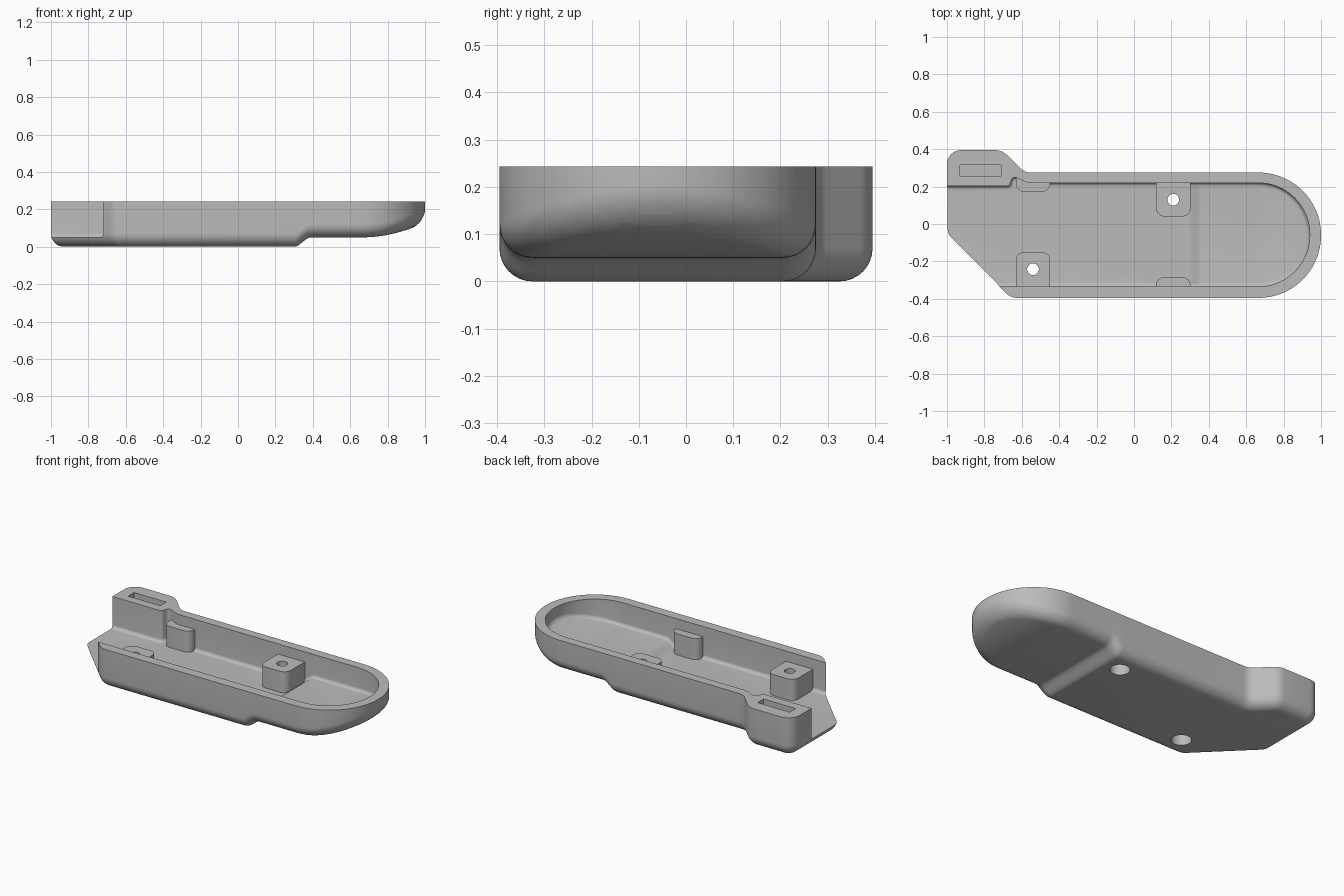
import bpy, bmesh, math
from mathutils import Vector

if "Cube" in bpy.data.objects:
    bpy.data.objects.remove(bpy.data.objects["Cube"])

TOP = 0.243

grey = bpy.data.materials.new("plain grey")
grey.use_nodes = True
grey.diffuse_color = (0.5, 0.5, 0.5, 1)
grey.node_tree.nodes["Principled BSDF"].inputs["Base Color"].default_value = (0.5, 0.5, 0.5, 1)


def rounded(corners):
    """Counter-clockwise corners (x, y, radius) -> list of (point, outward normal)."""
    out = []
    for i, (x, y, r) in enumerate(corners):
        p = Vector((x, y))
        a = (p - Vector(corners[i - 1][:2])).normalized()
        b = (Vector(corners[(i + 1) % len(corners)][:2]) - p).normalized()
        turn = math.atan2(a.x * b.y - a.y * b.x, a.dot(b))
        side = math.copysign(1, turn)
        normal = Vector((a.y, -a.x))
        centre = p - a * r * math.tan(abs(turn) / 2) - normal * r * side
        start = math.atan2(normal.y, normal.x)
        steps = max(8, int(r * 80))
        for k in range(steps + 1):
            t = start + turn * k / steps
            n = Vector((math.cos(t), math.sin(t)))
            out.append((centre + n * r * side, n))
    return out


def circle(x, y, r, sides=40):
    normals = [Vector((math.cos(math.tau * k / sides), math.sin(math.tau * k / sides)))
               for k in range(sides)]
    return [(Vector((x, y)) + n * r, n) for n in normals]


def keel(x):
    """Rise of the underside along the length: a step, then an upswept tip."""
    s = min(max((x - 0.3) / 0.09, 0), 1)
    tip = max((x - 0.66) / 0.34, 0)
    return 0.05 * s * s * (3 - 2 * s) + 0.08 * tip * tip


def loft(name, outline, z0, z1, fillet=0, shift=None):
    """Prism with a rounded bottom edge; shift makes its bottom follow the keel."""
    rings = [(0, z0)]
    if fillet:
        angles = [math.pi / 2 * k / 8 for k in range(9)]
        rings = [(fillet * (1 - math.sin(t)), z0 + fillet * (1 - math.cos(t))) for t in angles]
    rings.append((0, z1))
    bm = bmesh.new()
    loops = []
    for d, z in rings:
        loops.append([bm.verts.new((*(p - n * d), z)) for p, n in outline])
    count = len(outline)
    for low, high in zip(loops, loops[1:]):
        for i in range(count):
            j = (i + 1) % count
            bm.faces.new((low[i], low[j], high[j], high[i]))
    bm.faces.new(loops[0][::-1])
    bm.faces.new(loops[-1])
    if shift is not None:
        stations = [0.3 + 0.01 * k for k in range(10)] + [0.66 + 0.02 * k for k in range(17)]
        for x in stations:
            bmesh.ops.bisect_plane(bm, geom=bm.verts[:] + bm.edges[:] + bm.faces[:], dist=1e-5,
                                   plane_co=(x - shift, 0, 0), plane_no=(1, 0, 0))
        for v in bm.verts:
            if v.co.z < 0.2:
                v.co.z += keel(v.co.x + shift)
    bmesh.ops.remove_doubles(bm, verts=bm.verts[:], dist=1e-5)
    bmesh.ops.recalc_face_normals(bm, faces=bm.faces[:])
    mesh = bpy.data.meshes.new(name)
    bm.to_mesh(mesh)
    bm.free()
    mesh.materials.append(grey)
    obj = bpy.data.objects.new(name, mesh)
    bpy.context.collection.objects.link(obj)
    return obj


def combine(base, tool, operation):
    """Apply a boolean and remove the tool."""
    tool.hide_render = True
    mod = base.modifiers.new(tool.name, "BOOLEAN")
    mod.object, mod.operation, mod.solver = tool, operation, "EXACT"
    bpy.context.view_layer.objects.active = base
    bpy.ops.object.modifier_apply(modifier=mod.name)
    bpy.data.objects.remove(tool)


# Outer shell with the clip block at the back of the open end
shell = loft("tray_shell", rounded([
    (-1, -0.055, 0.08), (-0.66, -0.395, 0.09), (1, -0.395, 0.334), (1, 0.275, 0.334),
    (-0.585, 0.275, 0.08), (-0.705, 0.395, 0.09), (-1, 0.395, 0.075)]),
    0, TOP, 0.07, 0)

# Pocket, open at the left end
pocket = loft("pocket", rounded([
    (-1.1, -0.335, 0.03), (0.94, -0.335, 0.277), (0.94, 0.22, 0.277), (-0.57, 0.22, 0.08),
    (-0.65, 0.258, 0.021), (-0.665, 0.203, 0.02), (-1.1, 0.203, 0.03)]),
    0.05, 0.3, 0.02, 0.02)
combine(shell, pocket, "DIFFERENCE")

# Slot in the clip block
slot = loft("slot", rounded([(-0.93, 0.257, 0.003), (-0.71, 0.257, 0.003),
                             (-0.71, 0.315, 0.003), (-0.93, 0.315, 0.003)]), 0.14, 0.3)
combine(shell, slot, "DIFFERENCE")

# Screw posts and short tabs growing out of both side walls
for x, back, front in ((0.21, 0.04, -0.283), (-0.54, 0.172, -0.15)):
    l, r = x - 0.092, x + 0.092
    back_post = [(l, back, 0.045), (r, back, 0.045), (r, 0.25, 0.004), (l, 0.25, 0.004)]
    front_post = [(l, -0.365, 0.004), (r, -0.365, 0.004), (r, front, 0.045), (l, front, 0.045)]
    combine(shell, loft("back_post", rounded(back_post), 0.03, 0.18), "UNION")
    combine(shell, loft("front_post", rounded(front_post), 0.03, 0.18), "UNION")

# Counterbored screw holes
for x, y in ((0.21, 0.13), (-0.54, -0.242)):
    combine(shell, loft("screw_hole", circle(x, y, 0.031), -0.1, 0.3), "DIFFERENCE")
    combine(shell, loft("counterbore", circle(x, y, 0.056), -0.1, 0.12), "DIFFERENCE")

# Smooth curved surfaces, crisp edges
bpy.ops.object.select_all(action="DESELECT")
shell.select_set(True)
bpy.context.view_layer.objects.active = shell
bpy.ops.object.shade_smooth_by_angle(angle=math.radians(30))
